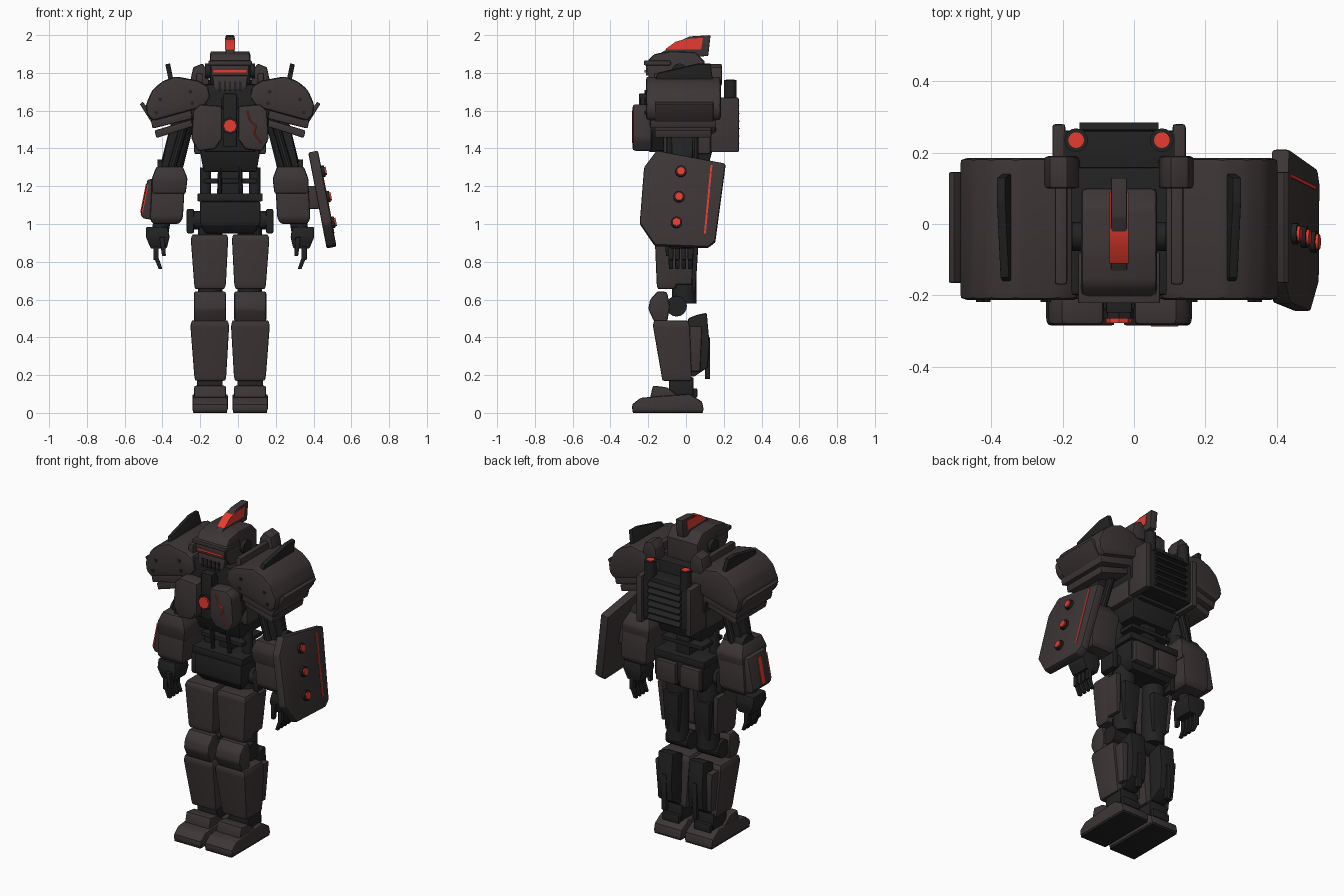
import bpy, bmesh, math
from mathutils import Vector, Matrix

CX = -0.042          # body centre line (the shield shifts the whole figure)
BOTH, ONE, LEFT = (1, -1), (1,), (-1,)


def material(name, rgb):
    m = bpy.data.materials.new(name)
    m.diffuse_color = (*rgb, 1)
    return m


ARMOUR = material("armour", (0.047, 0.036, 0.037))
DARK = material("dark_frame", (0.016, 0.016, 0.017))
GLOW = material("glow", (0.8, 0.045, 0.03))


def finish(name, bm, mat, bevel=0.0, sides=ONE, tilt=None):
    """Bevel, optionally tilt about y, then write one object per side."""
    bmesh.ops.recalc_face_normals(bm, faces=bm.faces)
    if bevel:
        bmesh.ops.bevel(bm, geom=bm.edges[:], offset=bevel, segments=2, profile=0.6,
                        affect='EDGES', clamp_overlap=True)
    if tilt:
        pivot, ang = Vector(tilt[0]), tilt[1]
        bmesh.ops.rotate(bm, verts=bm.verts, cent=pivot, matrix=Matrix.Rotation(ang, 3, 'Y'))
    for s in sides:
        b = bm.copy()
        for v in b.verts:
            v.co.x = s * v.co.x + CX
        bmesh.ops.recalc_face_normals(b, faces=b.faces)
        me = bpy.data.meshes.new(name)
        b.to_mesh(me)
        b.free()
        me.shade_smooth()
        me.set_sharp_from_angle(angle=math.radians(32))
        me.materials.append(mat)
        suffix = "" if len(sides) == 1 else ("_right" if s > 0 else "_left")
        bpy.context.collection.objects.link(bpy.data.objects.new(name + suffix, me))
    bm.free()


def skin(rings):
    """Closed bmesh through rings with equal point counts."""
    bm = bmesh.new()
    rs = [[bm.verts.new(p) for p in r] for r in rings]
    bm.faces.new(rs[0])
    bm.faces.new(rs[-1])
    for a, b in zip(rs, rs[1:]):
        for i in range(len(a)):
            j = (i + 1) % len(a)
            bm.faces.new((a[i], a[j], b[j], b[i]))
    return bm


def prism(name, pts, axis, lo, hi, mat, bevel=0.008, sides=ONE, tilt=None):
    place = {'x': lambda t, a, b: (t, a, b), 'y': lambda t, a, b: (a, t, b),
             'z': lambda t, a, b: (a, b, t)}[axis]
    finish(name, skin([[place(t, a, b) for a, b in pts] for t in (lo, hi)]), mat, bevel, sides, tilt)


def loft(name, rings, mat, bevel=0.01, sides=ONE, tilt=None):
    """Tapered block: rings of (z, x0, x1, y0, y1)."""
    finish(name, skin([[(a, c, z), (b, c, z), (b, d, z), (a, d, z)] for z, a, b, c, d in rings]),
           mat, bevel, sides, tilt)


def box(name, x0, x1, y0, y1, z0, z1, mat, bevel=0.006, sides=ONE, tilt=None):
    loft(name, [(z0, x0, x1, y0, y1), (z1, x0, x1, y0, y1)], mat, bevel, sides, tilt)


def rod(name, p, q, r, mat, sides=ONE, seg=16, tilt=None):
    p, q = Vector(p), Vector(q)
    m = Matrix.Translation((p + q) / 2) @ (q - p).to_track_quat('Z', 'Y').to_matrix().to_4x4()
    bm = bmesh.new()
    bmesh.ops.create_cone(bm, cap_ends=True, segments=seg, radius1=r, radius2=r,
                          depth=(q - p).length, matrix=m)
    finish(name, bm, mat, 0, sides, tilt)


# Head: skull, brow, visor, jaw grille, ear discs, crest
prism("head", [(-.2, 1.78), (-.215, 1.85), (-.17, 1.9), (-.08, 1.915), (.05, 1.91), (.1, 1.86),
               (.1, 1.7), (-.12, 1.69)], 'x', -.107, .107, ARMOUR, .018)
box("brow", -.115, .115, -.222, -.08, 1.84, 1.865, ARMOUR)
box("visor", -.1, .1, -.212, -.15, 1.785, 1.84, ARMOUR)
box("visor_light", -.088, .088, -.219, -.2, 1.803, 1.815, GLOW, 0)
loft("jaw", [(1.68, -.06, .06, -.19, -.05), (1.72, -.085, .085, -.205, -.05),
             (1.785, -.095, .095, -.2, -.05)], ARMOUR, .008)
for i in range(5):
    x = (i - 2) * .027
    box(f"jaw_slot_{i}", x - .006, x + .006, -.21, -.17, 1.705, 1.755, DARK, 0)
rod("ear_disc", (.09, -.035, 1.81), (.132, -.035, 1.81), .04, DARK, BOTH)
prism("crest", [(-.19, 1.86), (-.15, 1.895), (-.02, 1.975), (.02, 1.993), (.13, 2.0), (.118, 1.89),
                (0, 1.88)], 'x', -.023, .023, ARMOUR, .006)
prism("crest_light", [(-.11, 1.925), (-.055, 1.965), (.0, 1.98), (.09, 1.985), (.08, 1.925)],
      'x', -.026, .026, GLOW, 0)
rod("neck", (0, -.03, 1.6), (0, -.03, 1.75), .08, DARK)

# Collar guards
prism("collar", [(.11, 1.74), (.12, 1.81), (.145, 1.85), (.195, 1.83), (.21, 1.76), (.18, 1.73)],
      'y', .1, .19, ARMOUR, .01, BOTH)
box("collar_rail", .145, .18, -.17, .12, 1.73, 1.8, ARMOUR, .01, BOTH)

# Torso core and chest
prism("torso", [(-.13, 1.38), (-.2, 1.5), (-.22, 1.74), (.22, 1.74), (.2, 1.5), (.13, 1.38)],
      'y', -.2, .16, DARK, .015)
prism("chest_plate", [(.196, 1.6), (.16, 1.635), (.042, 1.625), (.042, 1.45), (.08, 1.395),
                      (.17, 1.385), (.205, 1.45)], 'y', -.283, -.18, ARMOUR, .018, BOTH)
box("sternum", -.036, .036, -.25, -.15, 1.41, 1.69, DARK)
box("sternum_top", -.045, .045, -.24, -.15, 1.61, 1.67, DARK)
rod("core_ring", (0, -.2, 1.52), (0, -.265, 1.52), .045, DARK, seg=8)
rod("core_light", (0, -.2, 1.52), (0, -.277, 1.52), .036, GLOW, seg=8)
crack = [(.09, 1.6), (.106, 1.545), (.138, 1.52), (.127, 1.48), (.165, 1.43)]
for i, (a, b) in enumerate(zip(crack, crack[1:])):
    rod(f"chest_crack_{i}", (a[0], -.282, a[1]), (b[0], -.282, b[1]), .0045, GLOW, seg=4)
box("rib_plate", .13, .19, -.12, .13, 1.37, 1.52, ARMOUR, .012, BOTH)

# Backpack with slats and exhausts
box("backpack", -.165, .165, .14, .262, 1.4, 1.67, DARK, .012)
box("backpack_rail", .15, .187, .13, .28, 1.38, 1.67, ARMOUR, .01, BOTH)
for i in range(6):
    z = 1.42 + i * .04
    prism(f"backpack_slat_{i}", [(.255, z), (.285, z + .004), (.265, z + .026), (.255, z + .026)],
          'x', -.11, .11, DARK, 0)
rod("exhaust", (.12, .235, 1.64), (.12, .235, 1.762), .033, DARK, BOTH)
rod("exhaust_glow", (.12, .235, 1.75), (.12, .235, 1.765), .022, GLOW, BOTH)

# Abdomen and pelvis
loft("abdomen", [(1.275, -.14, .14, -.12, .11), (1.39, -.16, .16, -.16, .14)], DARK)
box("spine", -.045, .045, -.06, .09, 1.12, 1.3, DARK)
rod("waist_piston", (.13, -.03, 1.14), (.13, -.03, 1.3), .03, DARK, BOTH)
rod("belly_piston", (.058, -.1, 1.14), (.052, -.12, 1.32), .012, DARK, BOTH, 8)
box("waist_ring", -.14, .14, -.1, .1, 1.215, 1.24, DARK)
box("belt", -.172, .172, -.14, .13, 1.12, 1.162, DARK)
loft("pelvis", [(.95, -.13, .13, -.1, .09), (1.0, -.16, .16, -.14, .12),
                (1.12, -.16, .16, -.14, .12)], DARK, .012)
box("rear_skirt", .015, .15, .1, .145, .98, 1.11, ARMOUR, .012, BOTH)
rod("hip_joint", (.12, -.02, 1.02), (.215, -.02, 1.02), .05, DARK, BOTH)
box("hip_guard", .19, .23, -.07, .04, .95, 1.08, DARK, .012, BOTH)

# Shoulder pads with rivets, fins, lower layers
prism("shoulder_pad", [(.447, 1.63), (.412, 1.71), (.36, 1.755), (.29, 1.782), (.17, 1.76), (.115, 1.73),
                       (.105, 1.67), (.14, 1.62), (.41, 1.545), (.44, 1.58)],
      'y', -.213, .185, ARMOUR, .022, BOTH)
for i, (x, z) in enumerate([(.37, 1.66), (.21, 1.7), (.39, 1.59), (.2, 1.64)]):
    rod(f"pad_rivet_{i}", (x, -.2, z), (x, -.219, z), .01, DARK, BOTH, 8)
prism("shoulder_fin", [(-.172, 1.74), (-.15, 1.8), (.06, 1.85), (.13, 1.85), (.145, 1.74)],
      'x', .3, .325, DARK, .004, BOTH, ((.31, 0, 1.76), .2))
prism("shoulder_layer_upper", [(.41, 1.505), (.17, 1.565), (.17, 1.62), (.42, 1.55)],
      'y', -.19, .16, ARMOUR, .008, BOTH)
prism("shoulder_layer_lower", [(.39, 1.455), (.2, 1.515), (.2, 1.555), (.4, 1.495)],
      'y', -.165, .135, ARMOUR, .008, BOTH)
prism("shoulder_flap", [(.478, 1.635), (.462, 1.648), (.39, 1.55), (.412, 1.53)],
      'y', -.165, .145, ARMOUR, .005, BOTH)

# Arms
rod("upper_arm", (.23, -.02, 1.62), (.325, -.02, 1.24), .06, DARK, BOTH)
for i, y in enumerate((-.085, .045)):
    rod(f"arm_piston_{i}", (.235, y, 1.55), (.32, y, 1.26), .022, DARK, BOTH, 10)
loft("upper_arm_plate", [(1.25, .34, .375, -.07, .03), (1.5, .27, .32, -.08, .04)], DARK, .008, BOTH)
rod("elbow", (.25, .0, 1.28), (.385, .0, 1.28), .062, DARK, BOTH)
loft("forearm_cuff", [(1.16, .235, .415, -.13, .09), (1.24, .225, .415, -.14, .1),
                      (1.305, .25, .39, -.125, .06)], ARMOUR, .014, BOTH)
loft("forearm", [(1.0, .27, .41, -.105, .075), (1.03, .25, .425, -.125, .095),
                 (1.2, .24, .415, -.125, .095)], ARMOUR, .014, BOTH)
rod("wrist", (.37, -.03, .96), (.36, -.03, 1.02), .045, DARK, BOTH)
loft("palm", [(.87, .335, .42, -.085, .035), (.93, .32, .445, -.095, .04),
              (.985, .33, .445, -.085, .035)], DARK, .01, BOTH)
for i in range(4):
    y = -.08 + i * .034
    box(f"finger_{i}", .378, .406, y - .013, y + .013, .81, .88, DARK, .004, BOTH)
    loft(f"fingertip_{i}", [(.762, .358, .378, y - .011, y + .011),
                            (.825, .38, .404, y - .012, y + .012)], DARK, .004, BOTH)
loft("thumb", [(.83, .34, .36, -.105, -.08), (.93, .345, .375, -.115, -.085)], DARK, .004, BOTH)

# Left gauntlet plate with glow stripe
prism("gauntlet_plate", [(.4, 1.24), (.437, 1.235), (.474, 1.05), (.46, 1.03), (.4, 1.02)],
      'y', -.1, .08, ARMOUR, .01, LEFT)
prism("gauntlet_glow", [(.43, 1.215), (.445, 1.215), (.476, 1.06), (.46, 1.06)],
      'y', -.035, -.005, GLOW, 0, LEFT)
prism("gauntlet_edge_glow", [(.432, 1.21), (.44, 1.21), (.47, 1.06), (.462, 1.06)],
      'y', -.104, -.09, GLOW, 0, LEFT)

# Shield on the right forearm, leaning outward at the bottom
LEAN = ((.487, .02, 1.13), -.19)
prism("shield", [(-.155, 1.39), (.21, 1.32), (.155, .9), (.115, .87), (-.165, .88), (-.245, 1.0),
                 (-.222, 1.3)], 'x', .462, .515, ARMOUR, .012, tilt=LEAN)
for i, (y, z) in enumerate([(-.027, 1.275), (-.037, 1.138), (-.05, 1.0)]):
    rod(f"shield_stud_{i}", (.5, y, z), (.53, y, z), .03, DARK, tilt=LEAN)
    rod(f"shield_stud_light_{i}", (.52, y, z), (.538, y, z), .022, GLOW, tilt=LEAN)
prism("shield_stripe", [(.13, 1.31), (.14, 1.31), (.105, .94), (.095, .94)], 'x', .505, .518,
      GLOW, 0, tilt=LEAN)
box("shield_bracket", .38, .475, -.08, .05, 1.08, 1.2, ARMOUR, .01)

# Legs
rod("thigh_core", (.105, -.01, .58), (.105, -.01, 1.0), .065, DARK, BOTH)
loft("thigh_plate", [(.655, .03, .185, -.15, -.06), (.68, .022, .19, -.155, -.05),
                     (.92, .01, .208, -.165, -.03), (.945, .015, .2, -.155, -.03)], ARMOUR, .01, BOTH)
loft("thigh_side", [(.68, .165, .19, -.1, .03), (.92, .175, .208, -.1, .045)], ARMOUR, .008, BOTH)
loft("thigh_back", [(.64, .06, .15, .02, .05), (.88, .05, .16, .02, .065)], DARK, .008, BOTH)
rod("knee_joint", (.03, -.05, .565), (.18, -.05, .565), .055, DARK, BOTH)
prism("knee_cap", [(-.15, .645), (-.19, .6), (-.2, .55), (-.17, .485), (-.1, .48), (-.085, .56),
                   (-.1, .64)], 'x', .022, .192, ARMOUR, .014, BOTH)
loft("shin", [(.17, .025, .185, -.125, .03), (.2, .02, .19, -.13, .03), (.46, .005, .21, -.175, .02),
              (.49, .012, .203, -.17, .01)], ARMOUR, .01, BOTH)
prism("calf", [(.01, .5), (.06, .52), (.11, .53), (.125, .36), (.115, .24), (.04, .19), (.02, .2)],
      'x', .055, .155, DARK, .01, BOTH)
box("calf_fin", .09, .12, .1, .128, .18, .4, DARK, .004, BOTH)
loft("calf_panel", [(.22, .15, .18, .02, .075), (.46, .155, .195, .01, .085)], ARMOUR, .008, BOTH)
box("ankle", .04, .175, -.09, .04, .09, .19, DARK, .012, BOTH)
prism("foot", [(-.285, .01), (-.285, .045), (-.24, .08), (-.12, .09), (.02, .1), (.085, .06), (.095, .01)],
      'x', .012, .2, ARMOUR, .012, BOTH)
box("sole", .016, .196, -.282, .09, 0, .025, DARK, .004, BOTH)
prism("foot_cover", [(-.19, .08), (-.175, .145), (-.1, .135), (-.04, .09)], 'x', .022, .19, ARMOUR, .01, BOTH)
box("heel_block", .05, .165, .0, .06, .08, .13, DARK, .008, BOTH)
